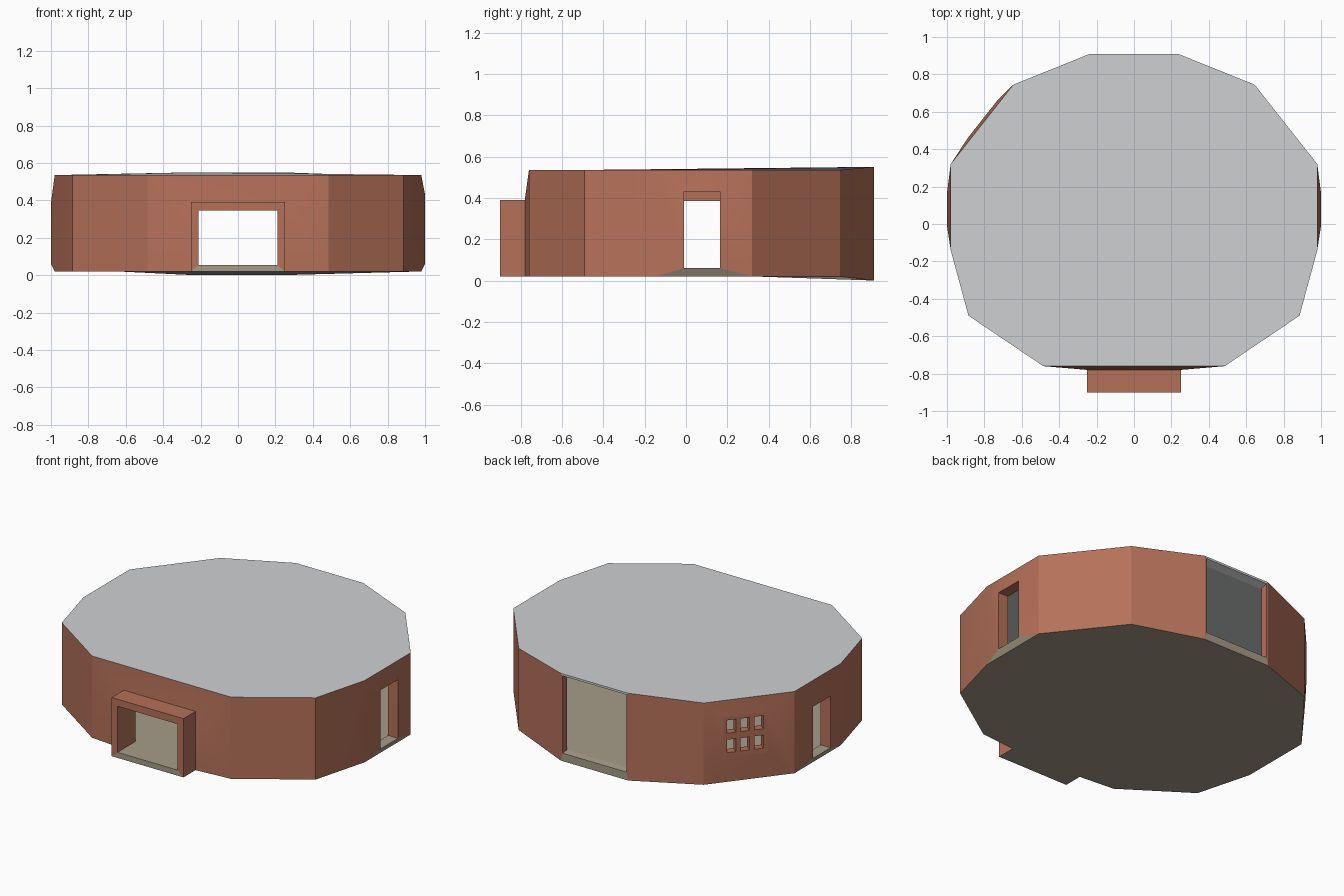
import bpy, bmesh, math
from mathutils import Vector, Matrix

if "Cube" in bpy.data.objects:
    bpy.data.objects.remove(bpy.data.objects["Cube"])


def mat(name, col):
    m = bpy.data.materials.new(name)
    m.diffuse_color = (*col, 1)
    m.use_nodes = True
    m.node_tree.nodes["Principled BSDF"].inputs["Base Color"].default_value = m.diffuse_color
    return m


BRICK, FLOOR, ROOF = 0, 1, 2
MATS = [mat("terracotta", (0.46, 0.165, 0.10)),
        mat("beige stone", (0.38, 0.33, 0.245)),
        mat("pale grey", (0.62, 0.63, 0.64))]

# Twelve-sided plan, anticlockwise from the front left corner
half = [(0.485, -0.76), (0.885, -0.49), (0.98, -0.14), (0.98, 0.32), (0.645, 0.745), (0.235, 0.91)]
PLAN = half + [(-x, y) for x, y in reversed(half)]
PLAN = [PLAN[-1]] + PLAN[:-1]
FLOOR_Z, CEIL_Z, INSET = 0.055, 0.52, 0.95


def z_low(p):
    return 0.0 if p[1] > 0.9 else 0.02


def z_high(p):
    return 0.55 if p[1] > 0.9 else 0.535


def finish(bm, name, angle=None):
    bmesh.ops.remove_doubles(bm, verts=bm.verts, dist=0.0005)
    me = bpy.data.meshes.new(name)
    bm.to_mesh(me)
    bm.free()
    for m in MATS:
        me.materials.append(m)
    ob = bpy.data.objects.new(name, me)
    bpy.context.collection.objects.link(ob)
    if angle:
        bpy.ops.object.select_all(action='DESELECT')
        ob.select_set(True)
        bpy.context.view_layer.objects.active = ob
        bpy.ops.object.shade_smooth_by_angle(angle=math.radians(angle))
    return ob


def face(bm, pts, m):
    f = bm.faces.new([bm.verts.new(p) for p in pts])
    f.material_index = m


def frame(i):
    """Origin, along and outward directions of wall i."""
    a, b = Vector((*PLAN[i], 0)), Vector((*PLAN[(i + 1) % 12], 0))
    d = (b - a).normalized()
    return a, d, Vector((d.y, -d.x, 0))


def wall(bm, i, rings=(), bottom=BRICK, top=BRICK):
    """Wall panel; rings (s0, s1, z0, z1, out) step from outer to inner face."""
    a, b = PLAN[i], PLAN[(i + 1) % 12]
    o, d, n = frame(i)
    outer = [Vector((*a, z_low(a))), Vector((*b, z_low(b))),
             Vector((*b, z_high(b))), Vector((*a, z_high(a)))]
    inner = [Vector((p[0] * INSET, p[1] * INSET, z))
             for p, z in ((a, FLOOR_Z), (b, FLOOR_Z), (b, CEIL_Z), (a, CEIL_Z))]
    if not rings:
        face(bm, outer, BRICK)
        face(bm, inner[::-1], BRICK)
        return
    loops = [outer]
    for s0, s1, z0, z1, out in rings:
        loops.append([o + d * s + n * out + Vector((0, 0, z))
                      for s, z in ((s0, z0), (s1, z0), (s1, z1), (s0, z1))])
    loops.append(inner)
    for p, q in zip(loops, loops[1:]):
        for k, m in enumerate((bottom, BRICK, top, BRICK)):
            j = (k + 1) % 4
            face(bm, [p[k], p[j], q[j], q[k]], m)


# Walls with porch, side doors, open back and window
WINDOW = (0.11, 0.375, 0.18, 0.435)
PORCH = (0.235, 0.735, 0.02, 0.39)
GATE = (0.275, 0.695, FLOOR_Z, 0.345)
RIGHT = (0.13, 0.305, 0.06, 0.43)
LEFT = (0.155, 0.33, 0.06, 0.385)
openings = {
    0: dict(rings=[(*PORCH, 0.02), (*PORCH, 0.14), (*GATE, 0.14), (*GATE, -0.038)], bottom=FLOOR),
    3: dict(rings=[(*RIGHT, 0.02), (*RIGHT, -0.049)], bottom=FLOOR),
    6: dict(rings=[(0.012, 0.458, 0.05, 0.537, 0.0)], bottom=FLOOR, top=ROOF),
    8: dict(rings=[(*WINDOW, 0.015), (*WINDOW, -0.046)]),
    9: dict(rings=[(*LEFT, 0.02), (*LEFT, -0.049)], bottom=FLOOR),
}
bm = bmesh.new()
for i in range(12):
    wall(bm, i, **openings.get(i, {}))
finish(bm, "outer_walls", 20)

# Window lattice: four uprights and three rails, leaving six holes
bm = bmesh.new()
o, d, n = frame(8)
s0, s1, z0, z1 = WINDOW
basis = Matrix((d, n, Vector((0, 0, 1)))).transposed().to_4x4()


def bar(sa, sb, za, zb, depth):
    c = o + d * (sa + sb) / 2 + n * (0.015 - depth / 2) + Vector((0, 0, (za + zb) / 2))
    bmesh.ops.create_cube(bm, size=1, matrix=Matrix.Translation(c) @ basis
                          @ Matrix.Diagonal((sb - sa, depth, zb - za, 1)))


w, h = s1 - s0, z1 - z0
for f0, f1 in ((0, 0.09), (0.29, 0.40), (0.60, 0.71), (0.91, 1)):
    bar(s0 + f0 * w, s0 + f1 * w, z0, z1, 0.05)
for f0, f1 in ((0, 0.12), (0.44, 0.60), (0.92, 1)):
    bar(s0, s1, z0 + f0 * h, z0 + f1 * h, 0.049)
finish(bm, "window_lattice")

# Floor: underside and inner surface
bm = bmesh.new()
face(bm, [(*p, z_low(p)) for p in reversed(PLAN)], FLOOR)
face(bm, [(x * INSET, y * INSET, FLOOR_Z) for x, y in PLAN], FLOOR)
finish(bm, "floor")

# Roof: top surface and ceiling
bm = bmesh.new()
face(bm, [(*p, z_high(p)) for p in PLAN], ROOF)
face(bm, [(x * INSET, y * INSET, CEIL_Z) for x, y in reversed(PLAN)], ROOF)
finish(bm, "roof", 30)
